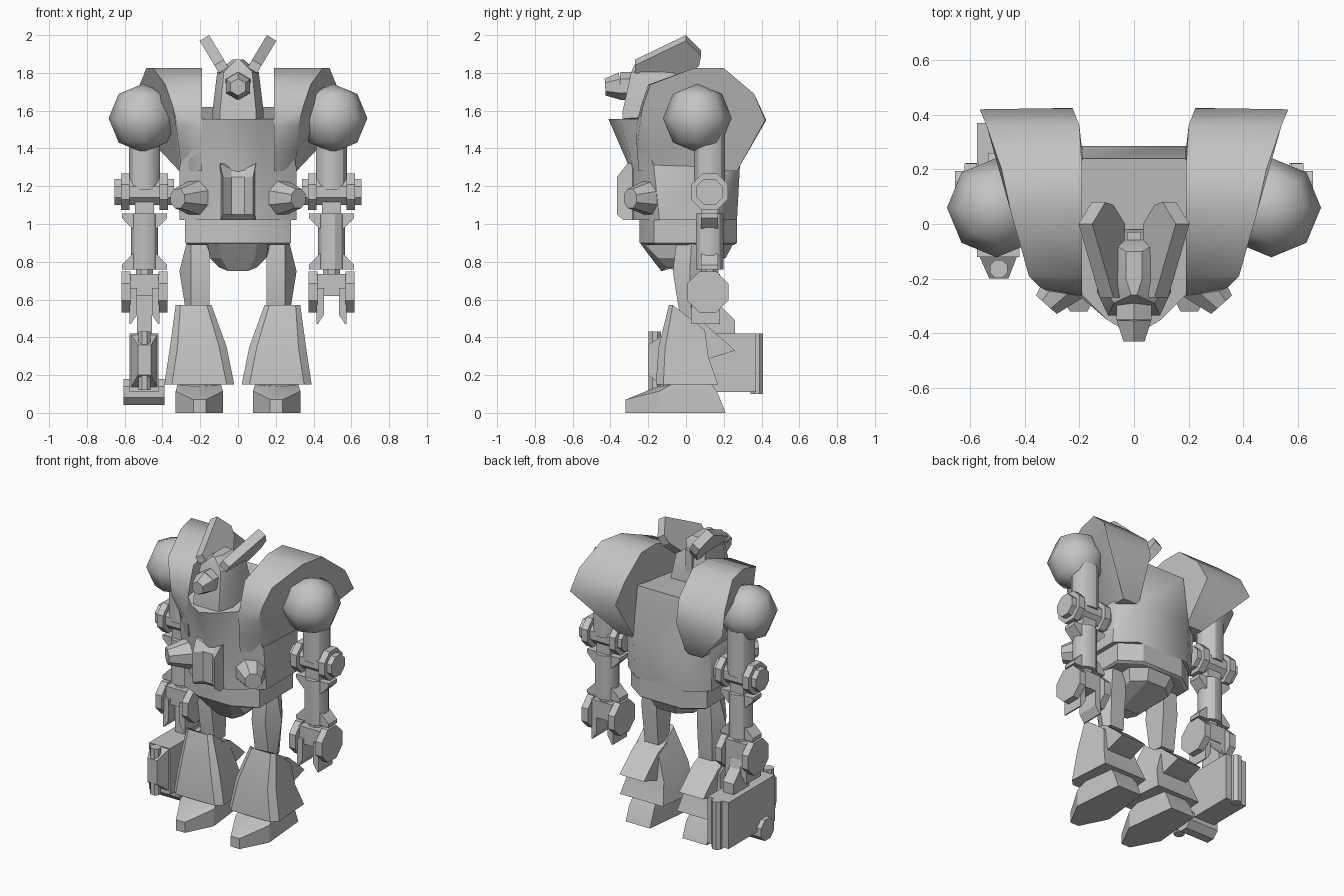
import bpy, bmesh, math
from mathutils import Vector, Matrix

grey = bpy.data.materials.new("plain_grey")
grey.diffuse_color = (0.55, 0.55, 0.55, 1)


def finish(name, bm, mirror=True, angle=30):
    bmesh.ops.recalc_face_normals(bm, faces=bm.faces)
    me = bpy.data.meshes.new(name)
    bm.to_mesh(me)
    bm.free()
    ob = bpy.data.objects.new(name, me)
    bpy.context.collection.objects.link(ob)
    me.materials.append(grey)
    bpy.ops.object.select_all(action='DESELECT')
    ob.select_set(True)
    bpy.context.view_layer.objects.active = ob
    bpy.ops.object.shade_smooth_by_angle(angle=math.radians(angle))
    if mirror:
        mod = ob.modifiers.new("Mirror", 'MIRROR')
        mod.use_mirror_merge = False
    return ob


def loft(name, rings, mirror=True, angle=30):
    """Skin matching rings of 3D points and cap both ends."""
    bm = bmesh.new()
    vs = [[bm.verts.new(p) for p in r] for r in rings]
    n = len(vs[0])
    for a, b in zip(vs, vs[1:]):
        for i in range(n):
            j = (i + 1) % n
            bm.faces.new((a[i], a[j], b[j], b[i]))
    bm.faces.new(vs[0])
    bm.faces.new(vs[-1])
    return finish(name, bm, mirror, angle)


def cyl(name, a, b, r1, r2=None, n=12, mirror=True, turn=0.5):
    """Cylinder or cone from point a to point b."""
    a, b = Vector(a), Vector(b)
    r2 = r1 if r2 is None else r2
    q = (b - a).to_track_quat('Z', 'Y')

    def ring(c, r):
        t = [2 * math.pi * (i + turn) / n for i in range(n)]
        return [c + q @ Vector((r * math.cos(k), r * math.sin(k), 0)) for k in t]
    return loft(name, [ring(a, r1), ring(b, r2)], mirror)


def box(name, x0, x1, y0, y1, z0, z1, mirror=True):
    return loft(name, [[(x0, y0, z), (x1, y0, z), (x1, y1, z), (x0, y1, z)]
                       for z in (z0, z1)], mirror)


def sym(half, z):
    """Full plan ring from the x >= 0 half, front to back, with optional own z."""
    pts = [(p[0], p[1], p[2] if len(p) > 2 else z) for p in half]
    return pts + [(-x, y, h) for x, y, h in reversed(pts) if x > 0]


# Torso: keeled chest with a flat back
loft("torso", [
    sym([(0, -.29), (.12, -.28), (.31, -.14), (.31, .17), (.19, .27)], 1.02),
    sym([(0, -.30), (.12, -.28), (.31, -.17), (.31, .19), (.19, .285)], 1.3),
    sym([(0, -.41), (.10, -.35), (.20, -.25), (.22, .12, 1.6), (.19, .24, 1.62)], 1.555),
], False, 50)
loft("chest_plate", [
    sym([(0, -.29), (.035, -.29), (.09, -.33), (.10, -.2)], 1.02),
    sym([(0, -.32), (.035, -.32), (.08, -.365), (.10, -.2)], 1.05),
    sym([(0, -.32), (.035, -.32), (.08, -.365), (.10, -.2)], 1.25),
    sym([(0, -.29, 1.29), (.035, -.29, 1.29), (.095, -.31), (.10, -.2)], 1.32),
], False)
cyl("chest_nozzle", (.20, -.16, 1.14), (.32, -.295, 1.135), .112, .055, 8)

# Shoulder pads: arched profile, outer edge widens to the back (inner y, outer y, z, inner x, outer x)
arch = [(-.25, -.16, 1.28, .19, .305), (-.26, -.18, 1.39, .19, .31),
        (-.265, -.245, 1.52, .19, .32), (-.24, -.23, 1.62, .19, .345),
        (-.20, -.19, 1.738, .19, .385), (.04, .04, 1.825, .19, .45),
        (.20, .20, 1.825, .19, .485), (.36, .36, 1.69, .20, .54),
        (.425, .42, 1.55, .225, .565), (.27, .27, 1.28, .19, .31)]
loft("shoulder_pad", [[(a, y, z) for y, _, z, a, b in arch],
                      [(b, y, z) for _, y, z, a, b in arch]], True, 58)

# Waist and pelvis
waist = [(.12, -.245), (.28, -.17), (.28, .18), (.15, .27)]
loft("waist", [sym([(x * .95, y * .95) for x, y in waist], .89),
               sym(waist, .90), sym(waist, 1.02)], False)
loft("pelvis", [sym([(.05, -.13), (.10, -.10, .77), (.10, -.06, .77), (.05, -.05)], .75),
                sym([(.09, -.185), (.15, -.15), (.15, .14), (.07, .21)], .82),
                sym([(.10, -.24), (.16, -.225), (.18, .17), (.09, .25)], .895)], False, 15)

# Head: tapered helmet, crest and snout
loft("head", [sym([(.095, -.335), (.135, -.25), (.13, -.02)], 1.5),
              sym([(.095, -.335), (.135, -.25), (.125, -.02)], 1.6),
              sym([(.075, -.29), (.11, -.23), (.10, -.06)], 1.805),
              sym([(.01, -.26), (.03, -.2), (.03, -.1)], 1.87)], False)
box("head_back", -.025, .025, -.12, -.03, 1.6, 1.80, False)
cyl("snout_base", (0, -.25, 1.73), (0, -.35, 1.73), .077, .073, 6, False)
cyl("snout", (0, -.35, 1.73), (0, -.428, 1.725), .073, .045, 6, False)

# Swept head fins, leaning outward with height
fin = [(-.27, 1.83), (-.27, 1.87), (0, 2.0), (.08, 1.92), (.07, 1.87), (0, 1.80), (-.2, 1.81)]
loft("head_fin", [[(.045 + (z - 1.82) * .6 + d, y, z - d * .6) for y, z in fin]
                  for d in (0, .05)])

# Arms
bm = bmesh.new()
bmesh.ops.create_uvsphere(bm, u_segments=8, v_segments=4, radius=.182,
                          matrix=Matrix.Translation((.503, .06, 1.56)))
finish("shoulder_ball", bm, angle=60)
X, Y = .495, .125
cyl("upper_arm", (X, Y, 1.18), (X, Y, 1.48), .085)
cyl("elbow_axle", (.34, Y, 1.17), (.655, Y, 1.17), .075, n=8)
for s in (-1, 1):
    side = "outer" if s > 0 else "inner"
    cyl("elbow_disc_" + side, (X + s * .08, Y, 1.17), (X + s * .125, Y, 1.17), .105, n=8)
    # Forearm brackets flare at both ends
    for tag, z0, z1 in (("top", 1.055, .975), ("bottom", .76, .84)):
        loft(f"forearm_bracket_{tag}_{side}",
             [[(X + s * .03, Y - .045, z), (X + s * w, Y - .045, z),
               (X + s * w, Y + .045, z), (X + s * .03, Y + .045, z)]
              for z, w in ((z0, .12), (z0 * .7 + z1 * .3, .12), (z1, .065))])
    cyl("wrist_disc_" + side, (X + s * .075, .115, .64), (X + s * .122, .115, .64), .118, n=8)
    # Pointed fingers
    loft("finger_" + side,
         [[(X + s * a, .03, z), (X + s * .08, .03, z),
           (X + s * .08, .18, z), (X + s * a, .18, z)]
          for z, a in ((.47, .072), (.52, .04), (.66, .04))])
cyl("forearm", (X, Y, .76), (X, Y, 1.055), .075)
box("elbow_lug", X - .05, X + .05, .08, .17, 1.0, 1.12)
box("palm", X - .08, X + .08, .05, .18, .62, .735)
cyl("wrist_post", (X, Y, .70), (X, Y, .78), .05, n=8)

# Legs (ring order: front inner, front outer, outer, back outer, back inner)
loft("thigh", [[(.15, -.03, .5), (.25, -.03, .5), (.27, .03, .5), (.25, .08, .5), (.15, .08, .5)],
               [(.15, -.07, .75), (.25, -.07, .75), (.31, .02, .75), (.26, .10, .75), (.15, .10, .75)],
               [(.15, -.05, .91), (.25, -.05, .91), (.27, .03, .91), (.25, .10, .91), (.15, .10, .91)]])
loft("shin", [[(.02, -.12, .15), (.06, -.16, .15), (.35, -.16, .15), (.39, -.12, .15),
               (.37, .17, .15), (.05, .17, .15)],
              [(.06, -.11, .35), (.10, -.145, .35), (.32, -.145, .35), (.36, -.11, .35),
               (.34, .12, .29), (.08, .12, .29)],
              [(.14, -.07, .57), (.165, -.09, .57), (.305, -.09, .57), (.33, -.07, .57),
               (.32, .10, .44), (.13, .10, .44)]])
calf = [(.0, .50), (.10, .47), (.20, .385), (.26, .33), (.10, .28), (.0, .3)]
loft("calf", [[(x, y, z) for y, z in calf] for x in (.13, .31)])
loft("foot", [[(.17, -.32, 0), (.235, -.32, 0), (.33, -.14, 0), (.30, .21, 0),
               (.12, .21, 0), (.08, -.14, 0)],
              [(.17, -.32, .07), (.235, -.32, .07), (.33, -.14, .115), (.30, .17, .1),
               (.12, .17, .1), (.08, -.14, .115)],
              [(.18, -.15, .14), (.23, -.15, .14), (.32, -.08, .15), (.29, .13, .16),
               (.13, .13, .16), (.09, -.08, .15)]])

# Hand-held blaster on one side only
loft("blaster_muzzle", [[(a, y, z0), (b, y, z0), (b, y, z1), (a, y, z1)] for y, a, b, z0, z1 in
                        ((-.11, -.57, -.425, .13, .42), (-.2, -.53, -.46, .2, .36))], False)
box("blaster_case", -.575, -.42, -.12, .37, .11, .42, False)
cyl("blaster_front_rod", (-.495, -.165, .12), (-.495, -.165, .43), .035, n=8, mirror=False)
cyl("blaster_rear_rod", (-.495, .375, .10), (-.495, .375, .42), .035, n=8, mirror=False)
cyl("blaster_drum", (-.605, 0, .11), (-.39, 0, .11), .075, n=8, mirror=False)
grip = [(.10, .40), (.26, .40), (.26, .49), (.19, .56), (.17, .64), (.10, .64)]
loft("blaster_grip", [[(x, y, z) for y, z in grip] for x in (-.535, -.455)], False)
